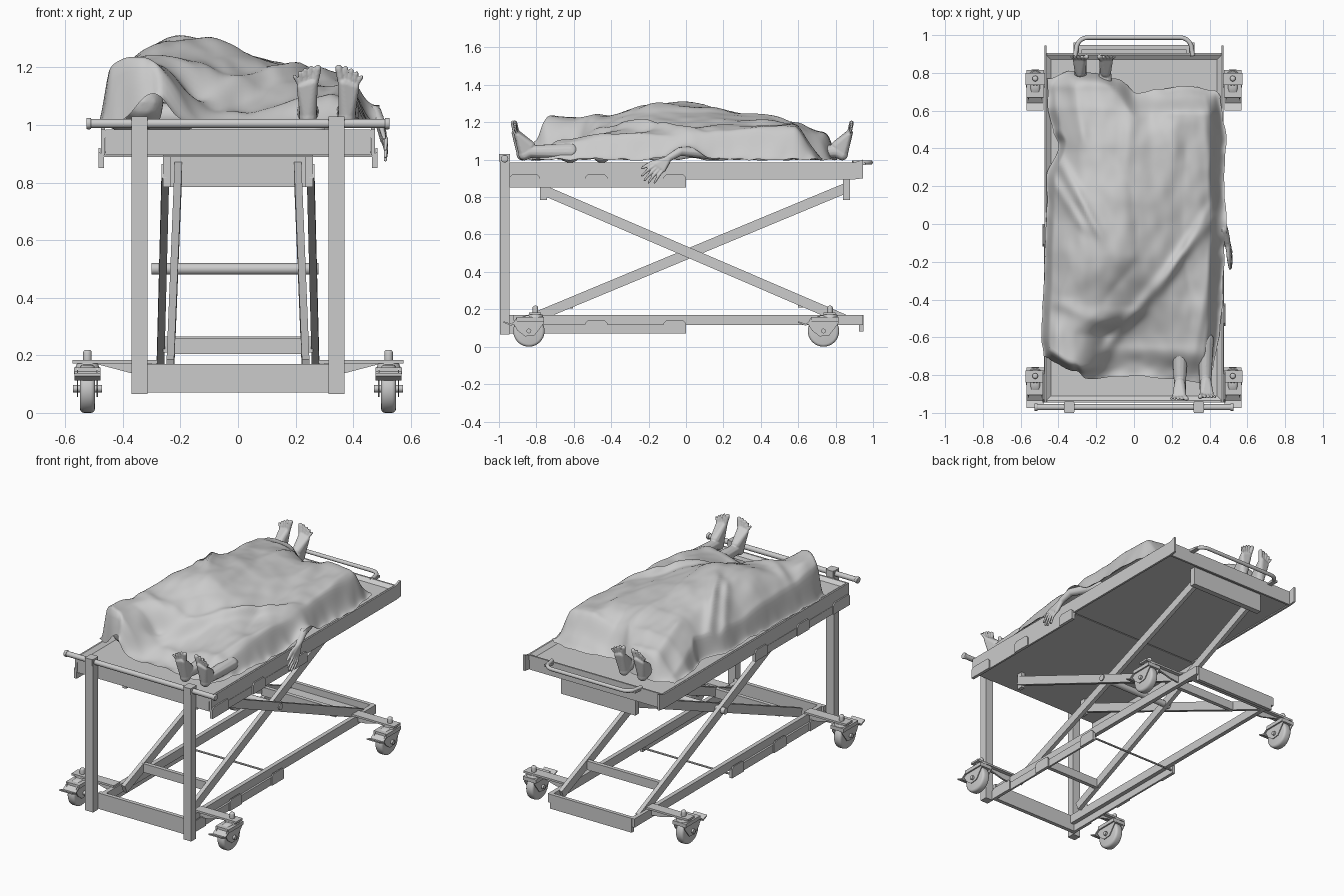
import bpy, bmesh, math
from mathutils import Vector, Matrix, noise

if "Cube" in bpy.data.objects:
    bpy.data.objects.remove(bpy.data.objects["Cube"])

def finish(name, bm, smooth=None):
    bmesh.ops.recalc_face_normals(bm, faces=bm.faces[:])
    me = bpy.data.meshes.new(name)
    bm.to_mesh(me)
    bm.free()
    ob = bpy.data.objects.new(name, me)
    bpy.context.collection.objects.link(ob)
    if smooth:
        bpy.ops.object.select_all(action='DESELECT')
        ob.select_set(True)
        bpy.context.view_layer.objects.active = ob
        bpy.ops.object.shade_smooth_by_angle(angle=math.radians(smooth))
    return ob

def prism(name, pts, axis, a, b):
    """Polygon extruded along x or y from a to b; pts are the other two coordinates."""
    bm = bmesh.new()
    put = (lambda p, c: (c, p[0], p[1])) if axis == 'x' else (lambda p, c: (p[0], c, p[1]))
    lo = [bm.verts.new(put(p, a)) for p in pts]
    hi = [bm.verts.new(put(p, b)) for p in pts]
    bm.faces.new(lo)
    bm.faces.new(hi)
    for i in range(len(pts)):
        j = (i + 1) % len(pts)
        bm.faces.new((lo[i], lo[j], hi[j], hi[i]))
    return finish(name, bm)

def box(name, x0, x1, y0, y1, z0, z1):
    return prism(name, [(y0, z0), (y1, z0), (y1, z1), (y0, z1)], 'x', x0, x1)

def rod(name, p, q, r, n=20, r2=None, bevel=0):
    d = Vector(q) - Vector(p)
    m = d.to_track_quat('Z', 'Y').to_matrix().to_4x4()
    m.translation = (Vector(p) + Vector(q)) / 2
    bm = bmesh.new()
    bmesh.ops.create_cone(bm, cap_ends=True, segments=n, radius1=r, radius2=r2 or r, depth=d.length, matrix=m)
    if bevel:
        caps = {e for f in bm.faces if len(f.verts) > 4 for e in f.edges}
        bmesh.ops.bevel(bm, geom=list(caps), offset=bevel, segments=3, profile=0.5, affect='EDGES')
    return finish(name, bm, 40)

def beam(name, p, q, wx, h):
    d = (Vector(q) - Vector(p)).normalized()
    side = Vector((1, 0, 0))
    side = (side - d * side.dot(d)).normalized() * wx / 2
    up = side.cross(d).normalized() * h / 2
    bm = bmesh.new()
    vs = [bm.verts.new(Vector(c) + side * i + up * j) for c in (p, q)
          for i, j in ((-1, -1), (1, -1), (1, 1), (-1, 1))]
    bmesh.ops.convex_hull(bm, input=vs)
    return finish(name, bm)

def flesh(name, hulls, matrix, voxel):
    """Organic shape: convex hulls of sphere groups, fused by remeshing."""
    out = bmesh.new()
    for h in hulls:
        bm = bmesh.new()
        for x, y, z, r in h:
            bmesh.ops.create_icosphere(bm, subdivisions=2, radius=r, matrix=Matrix.Translation((x, y, z)))
        res = bmesh.ops.convex_hull(bm, input=bm.verts[:])
        junk = {v for k in ('geom_interior', 'geom_unused') for v in res[k] if isinstance(v, bmesh.types.BMVert)}
        bmesh.ops.delete(bm, geom=list(junk), context='VERTS')
        tmp = bpy.data.meshes.new("tmp")
        bm.to_mesh(tmp)
        bm.free()
        out.from_mesh(tmp)
        bpy.data.meshes.remove(tmp)
    out.transform(matrix)
    ob = finish(name, out)
    md = ob.modifiers.new("fuse", 'REMESH')
    md.mode, md.voxel_size, md.use_smooth_shade = 'VOXEL', voxel, True
    ob.modifiers.new("soften", 'SMOOTH').iterations = 3
    return ob

# Tray with sloped rim
box("tray_floor", -0.46, 0.46, -0.93, 0.89, 0.955, 0.967)
def rim(o, s):
    return [(s * (o - d), z) for d, z in ((0, .895), (0, .985), (.01, .985), (.035, .967), (.035, .955), (.013, .955), (.013, .895))]
prism("tray_rim_front", rim(0.945, -1), 'x', -0.46, 0.46)
prism("tray_rim_back", rim(0.905, 1), 'x', -0.46, 0.46)
box("tray_underside", -0.462, 0.462, -0.93, 0.892, 0.902, 0.908)
box("under_panel", -0.465, 0.465, -0.94, 0, 0.888, 0.894)
for m in (1, -1):
    prism("tray_rim_side", rim(0.475, m), 'y', -0.945, 0.905)
    prism("tray_corner_horn", [(.90, .895), (.945, .90), (.945, 1.0), (.90, .985)], 'x', m * .462, m * .475)

# Side flanges with hanging tabs on the front half, for the tray and the base
for m in (1, -1):
    for x, z in ((0.465, 0.85), (0.302, 0.07)):
        box("side_flange", m * x, m * (x + .012), -0.945, 0, z, z + 0.05)
        for y0, y1 in ((-0.945, -0.78), (-0.54, -0.42), (-0.12, 0)):
            prism("flange_tab", [(y0, z), (y1, z), (y1, z + .055), (y1 - .015, z + .07), (y0 + .015, z + .07), (y0, z + .055)],
                  'x', m * (x + .012), m * (x + .02))

# Front posts and push bar, back handle
for m in (1, -1):
    box("front_post", m * 0.315, m * 0.37, -0.995, -0.945, 0.065, 1.03)
    box("push_bar_clip", m * 0.318, m * 0.367, -1.0, -0.94, 0.99, 1.03)
    rod("push_bar_grip", (m * .51, -.97, 1.005), (m * .527, -.97, 1.005), 0.02, bevel=.004)
rod("push_bar", (-.52, -.97, 1.005), (.52, -.97, 1.005), 0.016)
cu = bpy.data.curves.new("back_handle", 'CURVE')
cu.dimensions, cu.bevel_depth, cu.bevel_resolution = '3D', 0.012, 3
sp = cu.splines.new('POLY')
path = [(m * (.245 + .06 * math.cos(a)), .927 + .06 * math.sin(a)) for m, angs in ((-1, range(6)), (1, range(5, -1, -1))) for a in [k * math.pi / 10 for k in angs]]
path = [(-.312, .89)] + path + [(.312, .89)]
sp.points.add(len(path) - 1)
for p, c in zip(sp.points, path):
    p.co = (*c, .985, 1)
bpy.context.collection.objects.link(bpy.data.objects.new("back_handle", cu))
for m in (1, -1):
    box("back_handle_mount", m * .29, m * .32, .9, .96, .972, .985)

# Scissor lift
for m in (1, -1):
    beam("scissor_arm_outer", (m * .252, -.77, .84), (m * .27, .86, .14), .026, .054)
    beam("scissor_arm_inner", (m * .207, .86, .85), (m * .235, -.80, .16), .026, .054)
    box("scissor_front_bracket", m * .235, m * .26, -.78, -.742, .785, .89)
box("scissor_back_bracket", -.26, .26, .84, .876, .785, .905)
rod("scissor_axle", (-.3, .03, .5), (.28, .03, .5), .02)
box("front_cross_brace", -.23, .23, -.63, -.605, .205, .26)
box("back_cross_brace", -.26, .26, .60, .625, .21, .265)

# Base frame
for m in (1, -1):
    box("base_rail", m * .275, m * .302, -.945, .945, .115, .17)
box("base_front_beam", -.316, .316, -.945, -.92, .07, .17)
box("base_back_beam", -.285, .285, .925, .948, .08, .17)
box("base_back_lip", -.285, .285, .86, .925, .115, .13)
rod("base_tie_rod", (-.3, -.01, .09), (.3, -.01, .09), .006, 8)

# Casters on outrigger arms
for y in (-.805, .77):
    for m in (1, -1):
        c = m * .523
        box("outrigger_arm", m * .28, m * .575, y - .035, y + .03, .172, .184)
        prism("outrigger_gusset", [(m * .3, .172), (m * .5, .172), (m * .36, .135), (m * .3, .13)], 'y', y - .006, y + .006)
        rod("caster_stem", (c, y, .16), (c, y, .219), .015, bevel=.01)
        rod("caster_swivel", (c, y, .15), (c, y, .172), .045, 24, .036)
        box("caster_crown", c - .046, c + .046, y - .1, y + .045, .135, .158)
        for k in (-1, 1):
            prism("caster_fork", [(y - .12, .125), (y - .1, .158), (y + .045, .158), (y + .045, .125), (y - .005, .06), (y - .055, .055), (y - .095, .085)],
                  'x', c + k * .032, c + k * .037)
        rod("caster_wheel", (c - .026, y - .035, .084), (c + .026, y - .035, .084), .084, 32, bevel=.014)
        rod("caster_axle", (c - .05, y - .035, .084), (c + .05, y - .035, .084), .013, 12)
        prism("brake_pedal", [(y - .09, .14), (y - .13, .112), (y - .17, .128), (y - .17, .136), (y - .13, .122), (y - .09, .15)], 'x', c - .045, c + .045)

# Feet: sole faces -y, big toe on the +x side
foot = [[(0, .25, .05, .045), (0, .03, .05, .033)],
        [(0, .03, .05, .033), (0, .0, .034, .032)],
        [(0, .0, .034, .03), (0, .03, .08, .03), (.02, -.04, .15, .018), (-.022, -.035, .14, .015)]]
for x, r, top in ((.033, .013, .215), (.013, .0085, .213), (-.004, .008, .205), (-.02, .0075, .196), (-.035, .007, .184)):
    foot.append([(x * .8, -.038, .15, r), (x * 1.2, -.05, top - r, r)])
for x, y, z, turn, side, lean in ((.245, -.875, .993, 0, 1, -2), (.375, -.865, .993, 0, -1, 4),
                                 (-.28, .835, .993, 180, -1, -3), (-.155, .835, .993, 180, 1, 3)):
    mat = (Matrix.Translation((x, y, z)) @ Matrix.Rotation(math.radians(lean), 4, 'Y')
           @ Matrix.Rotation(math.radians(turn), 4, 'Z') @ Matrix.Diagonal((side, 1, 1, 1)))
    flesh("foot", foot, mat, .004)

# Hanging arm and hand on the right side
hand = [[(.40, .16, 1.03, .034), (.475, -.03, 1.045, .024)],
        [(.475, -.03, 1.045, .024), (.492, -.09, 1.01, .019)],
        [(.492, -.09, 1.01, .017), (.505, -.165, .975, .011), (.505, -.12, .945, .011)],
        [(.497, -.12, 1.0, .012), (.50, -.185, .985, .009), (.508, -.235, .955, .007)]]
for y0, z0, y1, z1 in ((-.165, .972, -.235, .915), (-.152, .962, -.222, .89), (-.138, .953, -.2, .878), (-.122, .945, -.168, .878)):
    mid = (.514, (y0 + y1) / 2, (z0 + z1) / 2 + .005, .0085)
    hand += [[(.505, y0, z0, .009), mid], [mid, (.512, y1, z1, .0065)]]
flesh("hanging_hand", hand, Matrix.Identity(4), .004)

# Head and shoulders under the sheet
flesh("covered_head", [[(-.33, -.66, 1.08, .075), (-.33, -.62, 1.05, .07)], [(-.42, -.45, 1.03, .05), (-.18, -.45, 1.03, .05)]], Matrix.Identity(4), .012)

# Sheet draped over two bodies lying head to foot
def lerp(a, b, t):
    return a + (b - a) * t

def smooth(t):
    t = min(1, max(0, t))
    return t * t * (3 - 2 * t)

def curve(tab, u, k=1):
    if u <= tab[0][0]: return tab[0][k]
    for a, b in zip(tab, tab[1:]):
        if u <= b[0]:
            return lerp(a[k], b[k], smooth((u - a[0]) / (b[0] - a[0])))
    return tab[-1][k]

# each row: y, centre x, height, half width
body_a = [(-.82, -.36, .14, .13), (-.75, -.36, .245, .15), (-.6, -.35, .235, .16), (-.45, -.26, .24, .24), (-.16, -.16, .31, .29),
          (.1, -.14, .29, .28), (.4, -.15, .24, .25), (.6, -.2, .2, .2), (.72, -.22, .16, .16), (.8, -.22, .13, .13)]
body_b = [(-.84, .31, .05, .12), (-.65, .31, .105, .17), (-.4, .3, .14, .18), (-.1, .26, .17, .22), (.2, .26, .19, .21),
          (.45, .28, .19, .2), (.58, .31, .19, .16), (.68, .33, .13, .14), (.76, .34, .05, .12)]
left = [(-.8, -.48), (-.7, -.49), (-.3, -.475), (.2, -.46), (.38, -.40), (.46, -.43), (.6, -.455), (.8, -.46)]
right = [(-.85, .41), (-.65, .455), (-.5, .47), (-.2, .475), (0, .49), (.3, .475), (.55, .49), (.75, .455)]
front = [(-.49, -.70), (-.31, -.785), (-.26, -.82), (0, -.805), (.2, -.82), (.36, -.84), (.47, -.70)]
back = [(-.46, .77), (-.33, .81), (-.2, .80), (-.09, .77), (.02, .69), (.12, .715), (.3, .73), (.42, .71), (.49, .64)]
taut = [(-.82, 0), (-.65, .3), (-.25, 1), (.4, 1), (.72, .5)]
# slope width at the front and back hems, by x
hem_front = [(-.25, .05), (-.1, .16), (.5, .16)]
hem_back = [(-.15, .05), (0, .14), (.5, .14)]
# fold lines: x0, y0, x1, y1, height, width
folds = [(.47, .1, -.2, -.72, .022, .03), (.42, .12, .12, -.38, .018, .025), (-.43, .4, -.16, -.1, .028, .028),
         (-.44, .25, -.25, -.05, .02, .025), (.37, .62, .43, .1, .016, .03), (-.33, .78, -.26, .4, .014, .03),
         (.43, -.1, .3, -.78, .014, .03), (-.45, -.4, -.1, -.55, .012, .035), (.0, .68, -.05, .2, .014, .04), (.22, .68, .2, .2, .012, .04)]

def bulge(tab, x, y):
    d = abs(x - curve(tab, y, 1)) / curve(tab, y, 3)
    return curve(tab, y, 2) * math.exp(-.8 * d ** 3)

def sheet_point(u, t):
    s = lerp(u, .5 - .5 * math.cos(math.pi * u), .7)
    y0 = lerp(-.8, .75, t)
    x = lerp(curve(left, y0), curve(right, y0), s)
    y = lerp(curve(front, x), curve(back, x), t)
    h = (bulge(body_a, x, y) ** 4 + bulge(body_b, x, y) ** 4) ** .25
    f = (x - curve(body_a, y)) / (curve(body_b, y) - curve(body_a, y))
    if 0 < f < 1:  # cloth stretched between the bodies
        span = lerp(curve(body_a, y, 2), curve(body_b, y, 2), f) + .04 * f * (1 - f)
        h = lerp(h, max(h, span), curve(taut, y))
    for x0, y0, x1, y1, fh, w in folds:
        a, d = Vector((x0, y0)), Vector((x1 - x0, y1 - y0))
        k = (Vector((x, y)) - a).dot(d) / d.length_squared
        off = abs((Vector((x, y)) - a).cross(d)) / d.length
        h += fh * math.exp(-(off / w) ** 2) * smooth((.6 - abs(k - .5)) * 3)
    h += .010 * noise.noise((x * 9 + y * 4, y * 3, 1)) + .006 * noise.noise((x * 16, y * 10, 5))
    m = smooth(min(s * .93 / .045, .5 + s)) * smooth((1 - s) * .93 / .085) if s > .5 else smooth(s * .93 / .045)
    m *= math.sin(min(1, t * 1.55 / curve(hem_front, x)) * math.pi / 2) * math.sin(min(1, (1 - t) * 1.55 / curve(hem_back, x)) * math.pi / 2)
    edge = .008 + .012 * noise.noise((x * 14, y * 14, 9))
    if t < .2:
        edge += .11 * math.exp(-((x + .3) / .08) ** 2)
    if s > .8:
        edge += .07 * math.exp(-((y - .0) / .1) ** 2)
    rip = .008 * noise.noise((x * 12, y * 12, 3)) * (1 - m)
    return (x + rip, y + rip, .992 + max(.004, lerp(edge, h, m)))

NU, NT = 84, 120
bm = bmesh.new()
grid = [[bm.verts.new(sheet_point(i / NU, j / NT)) for i in range(NU + 1)] for j in range(NT + 1)]
for j in range(NT):
    for i in range(NU):
        bm.faces.new((grid[j][i], grid[j][i + 1], grid[j + 1][i + 1], grid[j + 1][i]))
finish("draped_sheet", bm, 60)
